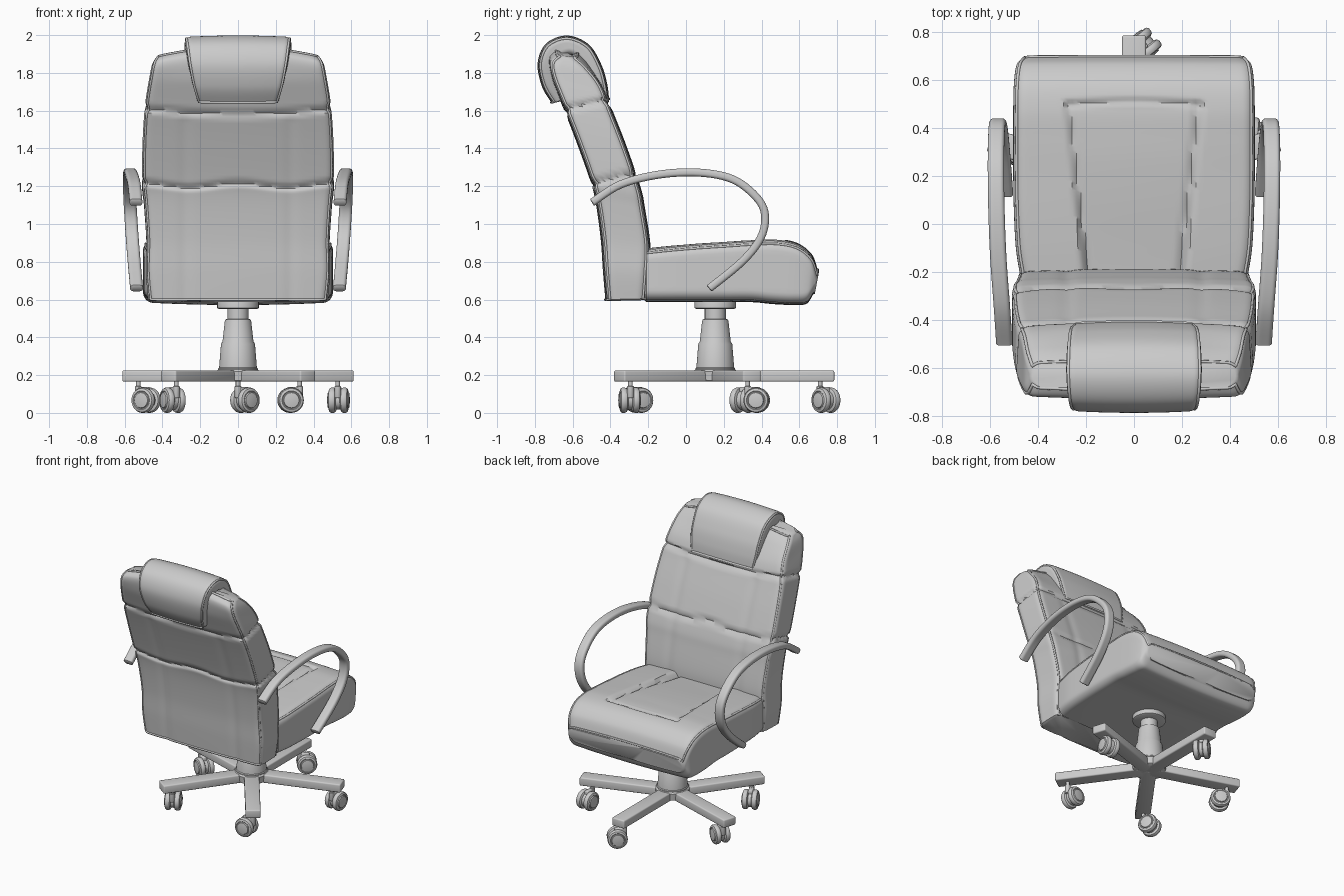
import bpy, bmesh
from math import sin, cos, pi, radians, exp
from mathutils import Vector, Matrix

if "Cube" in bpy.data.objects:
    bpy.data.objects.remove(bpy.data.objects["Cube"])

EDGE, SIDE, ARC = 50, 8, 7            # points on wide edges, short edges, corners
A0, A1 = 3, 3 + ARC + EDGE            # corner indices, outer face
B0, B1 = A1 + ARC + SIDE, A1 + 2 * ARC + SIDE + EDGE


def add_mesh(name, bm, angle=40):
    bmesh.ops.recalc_face_normals(bm, faces=bm.faces)
    me = bpy.data.meshes.new(name)
    bm.to_mesh(me)
    bm.free()
    for p in me.polygons:
        p.use_smooth = True
    me.set_sharp_from_angle(angle=radians(angle))
    ob = bpy.data.objects.new(name, me)
    bpy.context.collection.objects.link(ob)
    return ob


def spline(keys, steps):
    """Catmull-Rom through tuples of numbers."""
    out = []
    for i in range(len(keys) - 1):
        a, b, c, d = (keys[max(0, min(len(keys) - 1, i + j))] for j in (-1, 0, 1, 2))
        for k in range(steps):
            t = k / steps
            out.append([.5 * (2 * q + (r - p) * t + (2 * p - 5 * q + 4 * r - s) * t * t
                              + (3 * q - p - 3 * r + s) * t ** 3) for p, q, r, s in zip(a, b, c, d)])
    return out + [list(keys[-1])]


def ring(w, h, r, edge):
    """Rounded rectangle, half sizes w and h."""
    r = min(r, .95 * h, .95 * w)
    arcs = []
    for i, (sx, sv) in enumerate(((1, 1), (-1, 1), (-1, -1), (1, -1))):
        arcs.append([(sx * (w - r) + r * cos((i + k / (ARC - 1)) * pi / 2),
                      sv * (h - r) + r * sin((i + k / (ARC - 1)) * pi / 2)) for k in range(ARC)])
    pts = []
    for i in range(4):
        pts += arcs[i]
        (ax, av), (bx, bv) = arcs[i][-1], arcs[(i + 1) % 4][0]
        n = edge if i % 2 == 0 else (SIDE if edge > 5 else 1)
        pts += [(ax + (bx - ax) * k / (n + 1), av + (bv - av) * k / (n + 1)) for k in range(1, n + 1)]
    return pts


def loft(name, keys, r, steps=10, crown=0, groove=None, lift=None, edge=EDGE):
    """Keys: outer y,z / inner y,z / half width / centre x. Returns the rows of points."""
    rows = []
    for ay, az, by, bz, w, cx in spline(keys, steps):
        a, b = Vector((0, ay, az)), Vector((0, by, bz))
        mid, axis, h = (a + b) / 2, (a - b).normalized(), (a - b).length / 2
        row = []
        for x, v in ring(w, h, r, edge):
            q = v / h
            v += q * crown * (1 - (x / w) ** 2)
            p = mid + axis * v
            g = groove(x, p.y, p.z, q) if groove else 0
            p -= axis * (q * g)
            p.x = cx + x - g * (x / w) ** 7
            if lift:
                p.z += lift(x / w, p.z)
            row.append(p)
        rows.append(row)

    def cap(row, nxt):
        c = sum(row, Vector()) / len(row)
        n = (c - sum(nxt, Vector()) / len(nxt)).normalized()
        e = r * .3
        return [p + (c - p).normalized() * e + n * e * .6 for p in row]
    full = [cap(rows[0], rows[1])] + rows + [cap(rows[-1], rows[-2])]
    bm = bmesh.new()
    vs = [[bm.verts.new(p) for p in row] for row in full]
    n = len(vs[0])
    for r0, r1 in zip(vs, vs[1:]):
        for k in range(n):
            bm.faces.new((r0[k], r0[(k + 1) % n], r1[(k + 1) % n], r1[k]))
    bm.faces.new(vs[0])
    bm.faces.new(vs[-1])
    add_mesh(name, bm)
    return rows


def piping(name, rows, k0, k1, rad=.007):
    """Welt cord round the border of one face of a loft."""
    path = [r[k0] for r in rows] + rows[-1][k0 + 1:k1] + [r[k1] for r in reversed(rows)] + rows[0][k0 + 1:k1][::-1]
    cu = bpy.data.curves.new(name, 'CURVE')
    cu.dimensions, cu.bevel_depth, cu.bevel_resolution = '3D', rad, 1
    sp = cu.splines.new('POLY')
    sp.points.add(len(path) - 1)
    for pt, p in zip(sp.points, path):
        pt.co = (*p, 1)
    sp.use_cyclic_u = True
    bpy.context.collection.objects.link(bpy.data.objects.new(name, cu))


def lathe(name, profile, matrix, seg=32):
    bm = bmesh.new()
    rings = [[bm.verts.new(matrix @ Vector((r * cos(2 * pi * k / seg), r * sin(2 * pi * k / seg), z)))
              for k in range(seg)] for r, z in profile]
    for r0, r1 in zip(rings, rings[1:]):
        for k in range(seg):
            bm.faces.new((r0[k], r0[(k + 1) % seg], r1[(k + 1) % seg], r1[k]))
    bm.faces.new(rings[0])
    bm.faces.new(rings[-1])
    return add_mesh(name, bm, 35)


def box(name, size, centre, matrix, bevel):
    bm = bmesh.new()
    bmesh.ops.create_cube(bm, size=1, matrix=matrix @ Matrix.Translation(centre) @ Matrix.Diagonal((*size, 1)))
    bmesh.ops.bevel(bm, geom=bm.edges[:], offset=bevel, segments=3, profile=.5, affect='EDGES')
    return add_mesh(name, bm)


def bump(d, s):
    return exp(-(d / s) ** 2)


def ramp(t):
    t = max(0, min(1, t))
    return t * t * (3 - 2 * t)


# Seat cushion with sunken tapered centre panel
def seat_groove(x, y, z, q):
    if q < .3:
        return 0
    half = .19 + .08 * (y + .2) / .7
    inside = ramp((half - abs(x)) / .03 + 1) * ramp((.51 - y) / .03)
    seam = .012 * bump(abs(x) - half, .012) * ramp((.52 - y) / .02)
    seam += .012 * bump(y - .5 - .01 * cos(x * 6), .012) * ramp((half - abs(x)) / .02 + 1)
    return seam + inside * (.008 + .02 * ramp((.3 - y) / .5))


seat = loft('seat', [(-.21, .86, -.21, .60, .475, 0), (-.1, .872, -.1, .60, .492, 0), (.05, .885, .05, .60, .5, 0),
                     (.2, .895, .2, .60, .503, 0), (.35, .905, .35, .60, .503, 0), (.48, .908, .46, .59, .503, 0),
                     (.59, .885, .57, .585, .5, 0), (.665, .825, .64, .592, .49, 0), (.695, .745, .675, .64, .47, 0)],
            .05, 10, .014, seat_groove)
piping('seat_piping', seat, A0, A1)


# Backrest with horizontal seams and faint vertical creases
def back_groove(x, y, z, q):
    zz = z - .2 * (y + .5)
    g = .016 * bump(zz - 1.205 - .012 * cos(x * 12), .014)
    g += .016 * bump(zz - 1.64 + .03 * cos(x * 3.1), .014)
    below = ramp((1.62 - zz) / .05)
    return g + .006 * bump(abs(x) - .28, .03) * below * ramp(abs(q) * 3 - 1.5)


back = loft('backrest', [(-.415, .6, -.215, .605, .475, 0), (-.428, .75, -.205, .74, .488, 0),
                         (-.44, .92, -.2, .89, .485, 0), (-.468, 1.12, -.228, 1.08, .497, 0),
                         (-.5, 1.24, -.25, 1.19, .508, 0), (-.575, 1.45, -.325, 1.41, .505, 0),
                         (-.65, 1.64, -.395, 1.59, .492, 0), (-.705, 1.78, -.45, 1.73, .47, 0),
                         (-.715, 1.85, -.52, 1.82, .455, 0), (-.68, 1.885, -.58, 1.875, .435, 0)],
            .045, 10, .012, back_groove, lambda u, z: .05 * (1 - u * u) * ramp((z - 1.74) / .15))
piping('backrest_rear_piping', back, A0, A1)
piping('backrest_front_piping', back, B0, B1)

# Headrest pillow draped over the top
head = loft('headrest', [(-.705, 1.645, -.64, 1.66, .215, 0), (-.755, 1.73, -.68, 1.75, .24, 0),
                         (-.778, 1.85, -.69, 1.83, .262, 0), (-.735, 1.95, -.66, 1.88, .275, 0),
                         (-.63, 1.99, -.61, 1.9, .282, 0), (-.52, 1.945, -.57, 1.87, .28, 0),
                         (-.455, 1.84, -.53, 1.81, .275, 0), (-.425, 1.74, -.49, 1.73, .268, 0),
                         (-.415, 1.66, -.45, 1.65, .25, 0)], .03, 8, .008)
piping('headrest_piping', head, A0, A1)

# Looped armrests
arm = [(-.495, 1.115, .54), (-.345, 1.21, .55), (-.14, 1.262, .565), (.07, 1.272, .573), (.247, 1.237, .575),
       (.37, 1.145, .573), (.418, 1.05, .568), (.396, .928, .56), (.298, .802, .55), (.125, .66, .537)]
for side, label in ((1, 'right'), (-1, 'left')):
    keys = []
    for i, (y, z, cx) in enumerate(arm):
        p, q = arm[max(0, i - 1)], arm[min(len(arm) - 1, i + 1)]
        n = Vector((p[1] - q[1], q[0] - p[0])).normalized() * .021
        keys.append((y + n.x, z + n.y, y - n.x, z - n.y, .034, side * cx))
    loft(label + '_armrest', keys, .017, 6, edge=3)

# Gas lift column and seat plate
CY = .155
lathe('column', [(.105, .2), (.105, .235), (.1, .24), (.09, .365), (.082, .378), (.07, .485), (.066, .495),
                 (.056, .497), (.056, .555)], Matrix.Translation((0, CY, 0)), 40)
lathe('seat_plate', [(.1, .55), (.11, .555), (.11, .6), (.1, .615)], Matrix.Translation((0, CY, 0)), 40)
lathe('base_hub', [(.1, .166), (.11, .172), (.115, .22), (.105, .23)], Matrix.Translation((0, CY, 0)), 40)

# Five-star base with twin-wheel casters (leg angle, caster heading)
WHEEL = [(.03, -.02), (.052, -.02), (.063, -.014), (.067, -.005), (.067, .008), (.062, .017), (.05, .021),
         (.047, .018), (.043, .018), (.04, .025), (.02, .028)]
for i, (ang, head_ang) in enumerate(((90, 40), (162, -30), (234, 115), (306, 185), (18, 85)), 1):
    leg = Matrix.Translation((0, CY, 0)) @ Matrix.Rotation(radians(ang), 4, 'Z')
    box(f'base_leg_{i}', (.63, .1, .06), (.315, 0, .195), leg, .009)
    stem = leg @ Vector((.555, 0, 0))
    m = Matrix.Translation(stem) @ Matrix.Rotation(radians(head_ang), 4, 'Z')
    lathe(f'caster_stem_{i}', [(.016, .08), (.018, .085), (.018, .14), (.012, .142), (.012, .175)], m, 16)
    box(f'caster_hood_{i}', (.075, .032, .06), (.028, 0, .108), m, .008)
    hub = m @ Matrix.Translation((.048, 0, .067))
    lathe(f'caster_axle_{i}', [(.05, -.012), (.05, .012)], hub @ Matrix.Rotation(pi / 2, 4, 'X'), 24)
    for s in (1, -1):
        lathe(f'caster_wheel_{i}_{"a" if s > 0 else "b"}', WHEEL,
              hub @ Matrix.Translation((0, s * .031, 0)) @ Matrix.Rotation(-s * pi / 2, 4, 'X'), 32)
